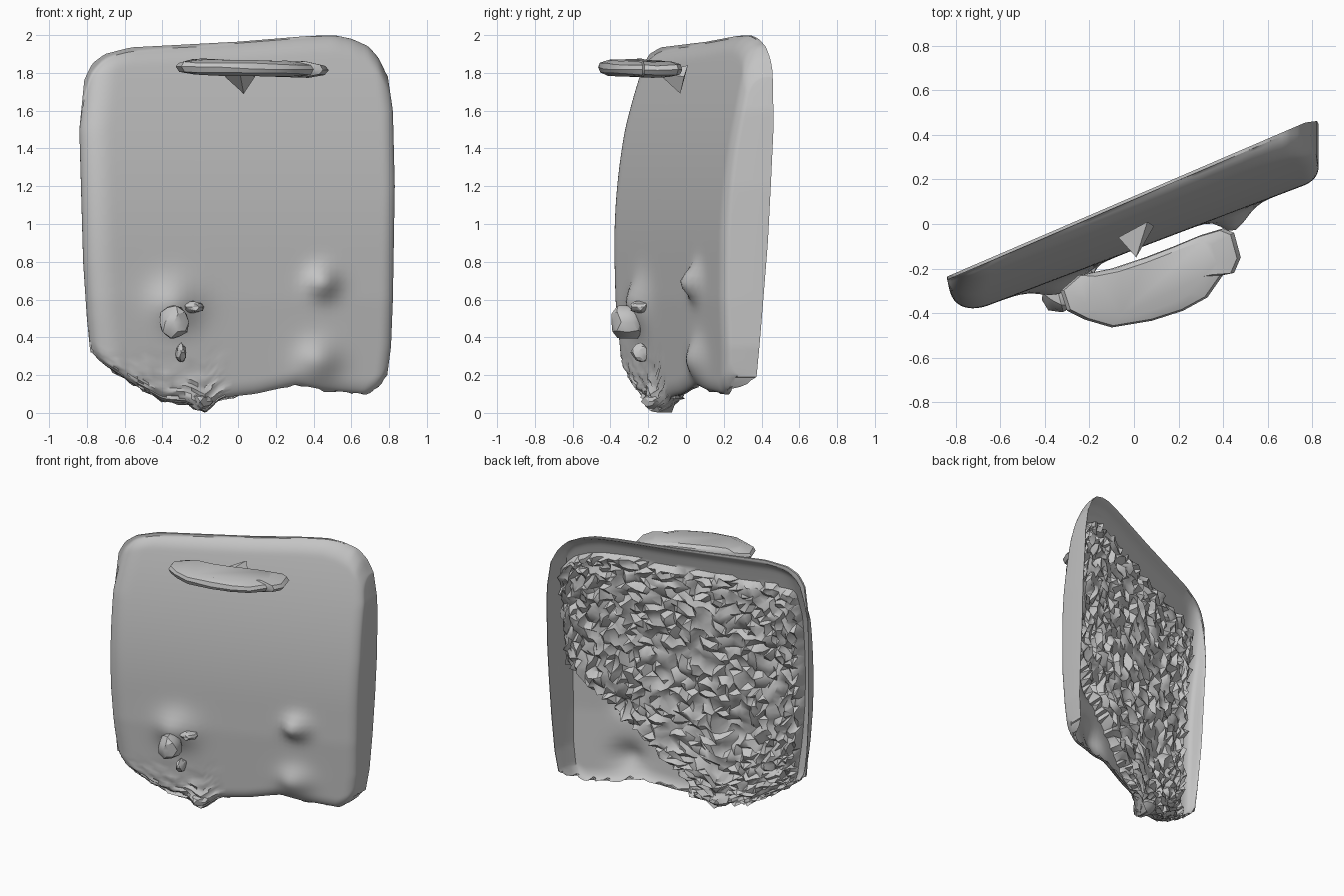
import bpy, bmesh, math, random
from mathutils import Vector

random.seed(4)
cube = bpy.data.objects.get("Cube")
if cube:
    bpy.data.objects.remove(cube, do_unlink=True)

grey = bpy.data.materials.new("plain_grey")
grey.use_nodes = True
COLOUR = (0.55, 0.55, 0.55, 1)
grey.diffuse_color = COLOUR
grey.node_tree.nodes["Principled BSDF"].inputs["Base Color"].default_value = COLOUR


def finish(bm, name, angle):
    bmesh.ops.recalc_face_normals(bm, faces=bm.faces[:])
    mesh = bpy.data.meshes.new(name)
    bm.to_mesh(mesh)
    bm.free()
    mesh.materials.append(grey)
    ob = bpy.data.objects.new(name, mesh)
    bpy.context.collection.objects.link(ob)
    bpy.ops.object.select_all(action='DESELECT')
    ob.select_set(True)
    bpy.context.view_layer.objects.active = ob
    bpy.ops.object.shade_smooth_by_angle(angle=math.radians(angle))
    return ob


def interp(pts, v):
    if v <= pts[0][0]:
        return pts[0][1]
    for (a, fa), (b, fb) in zip(pts, pts[1:]):
        if v <= b:
            return fa + (fb - fa) * (v - a) / (b - a)
    return pts[-1][1]


def rounding(d, width, depth):
    # quarter-ellipse falloff near an edge
    k = max(0.0, 1 - max(d, 0) / width)
    return depth * (1 - math.sqrt(max(0, 1 - k * k)))


# Door outline seen from the front
LEFT = [(.1, -.74), (.3, -.78), (.5, -.8), (.8, -.82), (1.5, -.84), (1.8, -.81), (1.95, -.78)]
RIGHT = [(.1, .75), (.2, .79), (.35, .81), (.6, .82), (1.2, .83), (1.6, .82), (1.8, .79), (2, .77)]
TOP = [(-.83, 1.76), (-.8, 1.85), (-.74, 1.9), (-.6, 1.935), (0, 1.965), (.4, 1.995),
       (.55, 2), (.65, 1.98), (.74, 1.94), (.79, 1.88), (.83, 1.78)]
BOTTOM = [(-.83, .33), (-.76, .25), (-.6, .14), (-.45, .06), (-.3, .05), (-.2, 0),
          (-.1, .08), (.1, .1), (.33, .15), (.5, .12), (.74, .1), (.8, .13), (.83, .2)]
BACK_LEAN = [(0, -.1), (.9, -.03), (1.5, 0)]
# Front bumps: x, z, radius, height
BUMPS = [(.45, .69, .075, .085), (.43, .28, .1, .06), (-.33, .58, .12, .07), (-.2, .04, .08, .05)]


def front_y(x, z, dl, dr, dt, db):
    y = -.117 + .38 * x + .15 * max(0, z - .85) ** 2 + .06 * max(0, .6 - z)
    y += rounding(dl, .17, .14) + rounding(dr, .06, .04)
    y += rounding(dt, .1, .08) + rounding(db, .08, .04)
    for bx, bz, r, h in BUMPS:
        y -= h * math.exp(-((x - bx) ** 2 + (z - bz) ** 2) / (r * r))
    # crumpled lower corner
    if x < -.1 and z < .35:
        y += random.uniform(-.025, .025) * (1 - z / .35)
    return y


def rim_y(x, z):
    return .125 + .43 * x + interp(BACK_LEAN, z) - .3 * max(0, x - .77)


def inside_y(x, z, yf, dl, dr, dt):
    # thin walls drop from the rim to the hollow; the bottom edge stays open
    rim = rim_y(x, z)
    m = min(1, max(0, min(dl / .03, (dr - .005) / .025, dt / .04)))
    smooth_patch = x > 0 and z < .15 + x
    rough = dl > .11 and dr > .03 and dt > .19 - .05 * x and not smooth_patch
    gap = .015
    if rough:
        gap = min(.1, (rim - yf) / 2) + random.uniform(-.03, .03)
    y = rim + (yf + gap - rim) * m
    return max(y, yf + .012), rough


# Door: an open-backed tray with a rough inner surface
def build_door(nu=64, nv=70):
    bm = bmesh.new()
    front, back = [], []
    for j in range(nv + 1):
        rows = ([], [])
        for i in range(nu + 1):
            s = math.sin(math.pi * (i / nu - .5))
            t = math.sin(math.pi * (j / nv - .5))
            x0 = .83 * s
            lo, hi = interp(BOTTOM, x0), interp(TOP, x0)
            z = lo + (hi - lo) * (t + 1) / 2
            left, right = interp(LEFT, z), interp(RIGHT, z)
            x = left + (right - left) * (s + 1) / 2
            dl, dr, dt, db = x - left, right - x, hi - z, z - lo
            if j == 0 and lo > .01:
                z += random.uniform(-.01, .025)
            yf = min(front_y(x, z, dl, dr, dt, db), rim_y(x, z) - .015)
            yb, rough = inside_y(x, z, yf, dl, dr, dt)
            rows[0].append(bm.verts.new((x, yf, z)))
            if rough and j > 0:
                x += random.uniform(-.012, .012)
                z = max(0, z + random.uniform(-.012, .012))
            rows[1].append(bm.verts.new((x, yb, z)))
        front.append(rows[0])
        back.append(rows[1])
    for sheet in (front, back):
        for j in range(nv):
            for i in range(nu):
                a, b = sheet[j][i], sheet[j][i + 1]
                c, d = sheet[j + 1][i + 1], sheet[j + 1][i]
                if sheet is front:
                    bm.faces.new((a, b, c, d))
                elif random.random() < .5:
                    bm.faces.new((a, b, c))
                    bm.faces.new((a, c, d))
                else:
                    bm.faces.new((a, b, d))
                    bm.faces.new((b, c, d))

    def rim(sheet):
        return (sheet[0] + [r[-1] for r in sheet[1:]] + sheet[-1][-2::-1]
                + [r[0] for r in sheet[-2:0:-1]])
    f, b = rim(front), rim(back)
    for k in range(len(f)):
        n = (k + 1) % len(f)
        bm.faces.new((f[k], f[n], b[n], b[k]))
    return finish(bm, "door_panel", 40)


build_door()


# Handle: a thin curved slab standing clear of the door
def build_handle():
    outline = [(-.33, -.3), (-.3, -.39), (-.22, -.43), (-.1, -.465), (.08, -.435), (.22, -.39),
               (.33, -.33), (.4, -.23), (.45, -.22), (.48, -.15), (.45, -.04), (.4, -.02),
               (.3, -.05), (.18, -.1), (.05, -.15), (-.1, -.2), (-.25, -.23)]
    centre = Vector((.05, -.25, 0))
    bm = bmesh.new()
    rings = []
    for scale, z in ((.75, 1.785), (.95, 1.8), (1, 1.825), (.96, 1.85), (.75, 1.868)):
        ring = []
        for x, y in outline:
            p = centre + (Vector((x, y, 0)) - centre) * scale
            p.z = z - .02 * p.x + random.uniform(-.004, .004)
            ring.append(bm.verts.new(p))
        rings.append(ring)
    n = len(outline)
    for lower, upper in zip(rings, rings[1:]):
        for k in range(n):
            bm.faces.new((lower[k], lower[(k + 1) % n], upper[(k + 1) % n], upper[k]))
    bm.faces.new(rings[0][::-1])
    bm.faces.new(rings[-1])
    finish(bm, "handle", 35)


build_handle()

# Handle bracket: a small broken wedge
bm = bmesh.new()
for p in ((-.07, -.06, 1.78), (.09, -.01, 1.78), (.03, -.03, 1.69), (.01, -.15, 1.8), (.06, .01, 1.84)):
    bm.verts.new(p)
bmesh.ops.convex_hull(bm, input=bm.verts[:])
finish(bm, "handle_bracket", 20)


# Rough lumps on the lower right of the door
def lump(name, centre, size):
    bm = bmesh.new()
    bmesh.ops.create_icosphere(bm, subdivisions=2, radius=1)
    for v in bm.verts:
        k = random.uniform(.8, 1.1)
        v.co = Vector(c + s * k * q for c, s, q in zip(centre, size, v.co))
    finish(bm, name, 25)


lump("front_knob", (-.34, -.31, .48), (.08, .1, .095))
lump("knob_tip", (-.24, -.24, .56), (.06, .06, .035))
lump("corner_lump", (-.3, -.24, .32), (.03, .05, .05))
lump("foot_lump", (-.2, -.13, .06), (.07, .1, .05))
